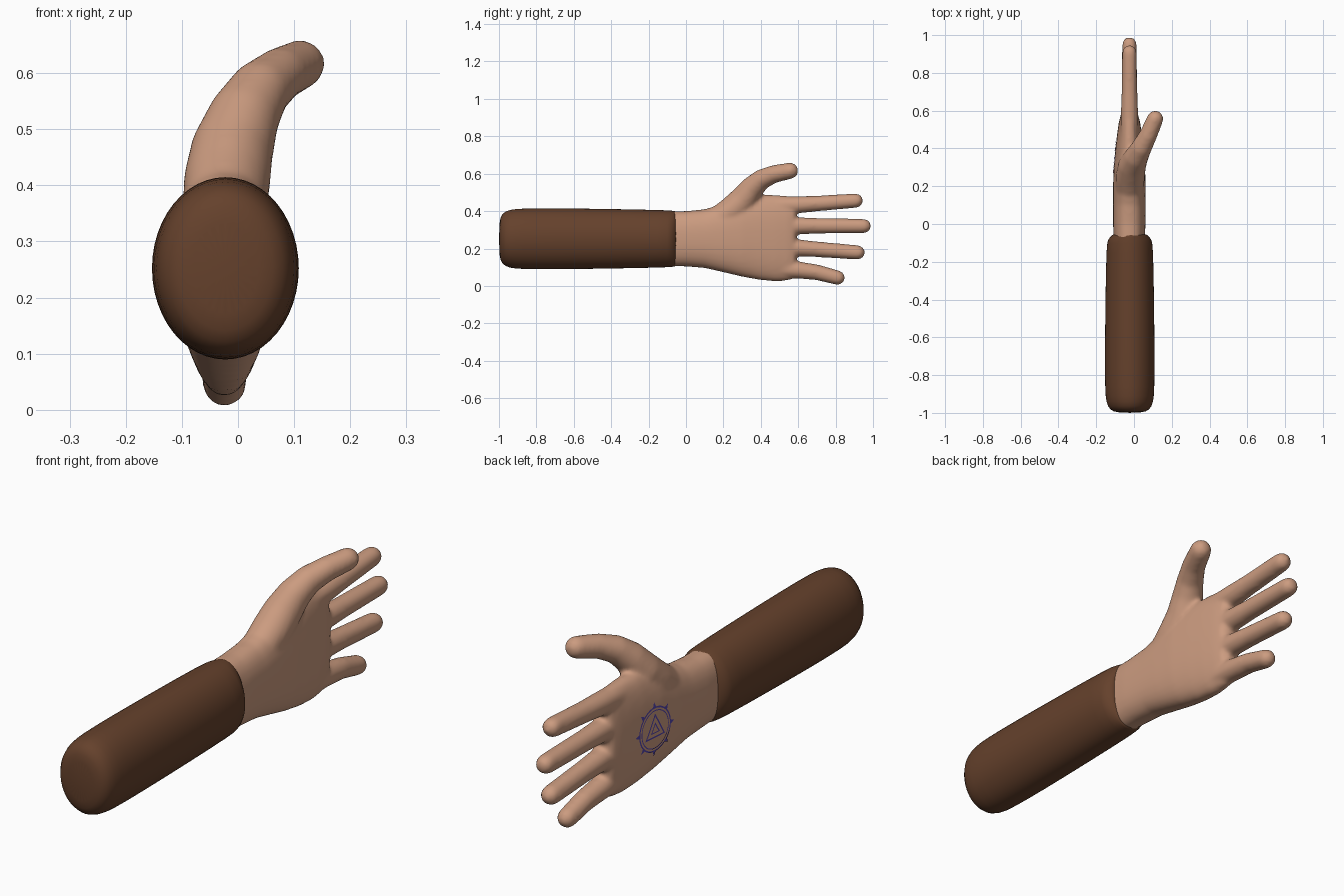
import bpy, bmesh, math
from mathutils import Vector

cube = bpy.data.objects.get("Cube")
if cube:
    bpy.data.objects.remove(cube, do_unlink=True)


def material(name, rgb):
    m = bpy.data.materials.new(name)
    m.use_nodes = True
    m.diffuse_color = (*rgb, 1)
    m.node_tree.nodes["Principled BSDF"].inputs["Base Color"].default_value = (*rgb, 1)
    return m


skin = material("skin", (0.60, 0.33, 0.215))
cloth = material("brown cloth", (0.13, 0.053, 0.025))
ink = material("violet ink", (0.09, 0.06, 0.42))


def loft(bm, sections, power=2.0, sides=24, straight=False):
    """Skin a closed tube through (x, y, z, x radius, z radius) sections."""
    centres = [Vector(s[:3]) for s in sections]
    rings = []
    for i, s in enumerate(sections):
        t = centres[min(i + 1, len(centres) - 1)] - centres[max(i - 1, 0)]
        t = Vector((0, 1, 0)) if straight else t.normalized()
        u = Vector((1, 0, 0))
        u = (u - t * u.dot(t)).normalized()
        v = u.cross(t)
        ring = []
        for k in range(sides):
            a = math.tau * k / sides
            c, d = math.cos(a), math.sin(a)
            pu = math.copysign(abs(c) ** (2 / power), c) * s[3]
            pv = math.copysign(abs(d) ** (2 / power), d) * s[4]
            ring.append(bm.verts.new(centres[i] + u * pu + v * pv))
        rings.append(ring)
    for a, b in zip(rings, rings[1:]):
        for k in range(sides):
            n = (k + 1) % sides
            bm.faces.new((a[k], a[n], b[n], b[k]))
    bm.faces.new(rings[0][::-1])
    bm.faces.new(rings[-1])


def digit(bm, path):
    """Tube through (x, y, z, radius) points, closed with a round tip."""
    sections = [(*p[:3], p[3], p[3]) for p in path]
    end, r = Vector(path[-1][:3]), path[-1][3]
    t = (end - Vector(path[-2][:3])).normalized()
    for deg in (25, 50, 70, 85):
        a = math.radians(deg)
        sections.append((*(end + t * r * math.sin(a)), r * math.cos(a), r * math.cos(a)))
    loft(bm, sections)


def finish(name, bm, mat, smooth=True):
    bmesh.ops.recalc_face_normals(bm, faces=bm.faces)
    me = bpy.data.meshes.new(name)
    bm.to_mesh(me)
    bm.free()
    me.materials.append(mat)
    for p in me.polygons:
        p.use_smooth = smooth
    ob = bpy.data.objects.new(name, me)
    bpy.context.collection.objects.link(ob)
    return ob


# Sleeve: oval tube with a rounded closed end and a drawn-in cuff
bm = bmesh.new()
profile = [(-1.0, .065, .09), (-.985, .108, .138), (-.945, .126, .158), (-.88, .132, .164),
           (-.7, .133, .165), (-.4, .13, .161), (-.11, .125, .155), (-.08, .116, .152),
           (-.058, .093, .15), (-.052, .088, .149)]
loft(bm, [(-.0225, y, .252, rx, rz) for y, rx, rz in profile], straight=True)
sleeve = finish("sleeve", bm, cloth)
sub = sleeve.modifiers.new("rounding", "SUBSURF")
sub.levels = sub.render_levels = 1

# Palm: flattened sections given as y, centre x, low z, high z, half thickness
bm = bmesh.new()
palm = [(-.12, -.025, .107, .40, .08), (0, -.025, .104, .40, .086), (.1, -.025, .096, .41, .086),
        (.2, -.025, .073, .44, .086), (.3, -.024, .049, .475, .083), (.4, -.024, .031, .488, .074),
        (.48, -.024, .024, .486, .065), (.54, -.024, .028, .482, .056), (.575, -.024, .038, .474, .047),
        (.588, -.024, .06, .45, .03)]
loft(bm, [(x, y, (lo + hi) / 2, r, (hi - lo) / 2) for y, x, lo, hi, r in palm],
     power=2.4, sides=40, straight=True)

# Fingers: base z, tip y, tip z from the index finger down to the little finger
for z0, y1, z1 in [(.430, .947, .456), (.322, .99, .320), (.207, .957, .179), (.092, .85, .044)]:
    r = .039
    digit(bm, [(-.024, .46, z0, .046), (-.024, .60, z0 + (z1 - z0) * .15, .046),
               (-.024, .70, z0 + (z1 - z0) * .4, .042), (-.024, y1 - r, z1, r)])

# Thumb: curves up and out from the wrist side
digit(bm, [(-.025, .17, .35, .072), (-.02, .25, .405, .078), (-.01, .31, .465, .074),
           (.012, .355, .525, .064), (.04, .405, .570, .055), (.075, .47, .598, .048),
           (.112, .557, .616, .044)])

# Fuse palm and digits into one smooth skin
hand = finish("hand", bm, skin)
fuse = hand.modifiers.new("fuse", "REMESH")
fuse.mode = "VOXEL"
fuse.voxel_size = .009
fuse.use_smooth_shade = True
relax = hand.modifiers.new("relax", "SMOOTH")
relax.factor = .5
relax.iterations = 12

# Painted ring mark on the back of the hand, laid onto the skin
bm = bmesh.new()
CENTRE = Vector((-.2, .35, .255))


def spot(radius, angle):
    return CENTRE + Vector((0, radius * math.sin(angle), radius * math.cos(angle)))


def outline(corners, radius, width, steps):
    """Closed flat band following a regular polygon."""
    inner = radius - width / math.cos(math.pi / corners)
    bands = []
    for rad in (radius, inner):
        pts = [spot(rad, math.tau * k / corners) for k in range(corners)]
        bands.append([bm.verts.new(p.lerp(pts[(k + 1) % corners], s / steps))
                      for k, p in enumerate(pts) for s in range(steps)])
    a, b = bands
    for k in range(len(a)):
        n = (k + 1) % len(a)
        bm.faces.new((a[k], a[n], b[n], b[k]))


outline(48, .092, .006, 1)
outline(48, .079, .004, 1)
outline(3, .066, .006, 8)
outline(3, .030, .005, 4)
for k in range(8):
    a = math.tau * k / 8
    bm.faces.new([bm.verts.new(spot(*p)) for p in ((.091, a - .1), (.112, a), (.091, a + .1))])
mark = finish("hand_mark", bm, ink, smooth=False)
wrap = mark.modifiers.new("lay on skin", "SHRINKWRAP")
wrap.target = hand
wrap.wrap_method = "PROJECT"
wrap.use_project_x = True
wrap.use_positive_direction = True
wrap.use_negative_direction = False
wrap.wrap_mode = "ABOVE_SURFACE"
wrap.offset = .003
